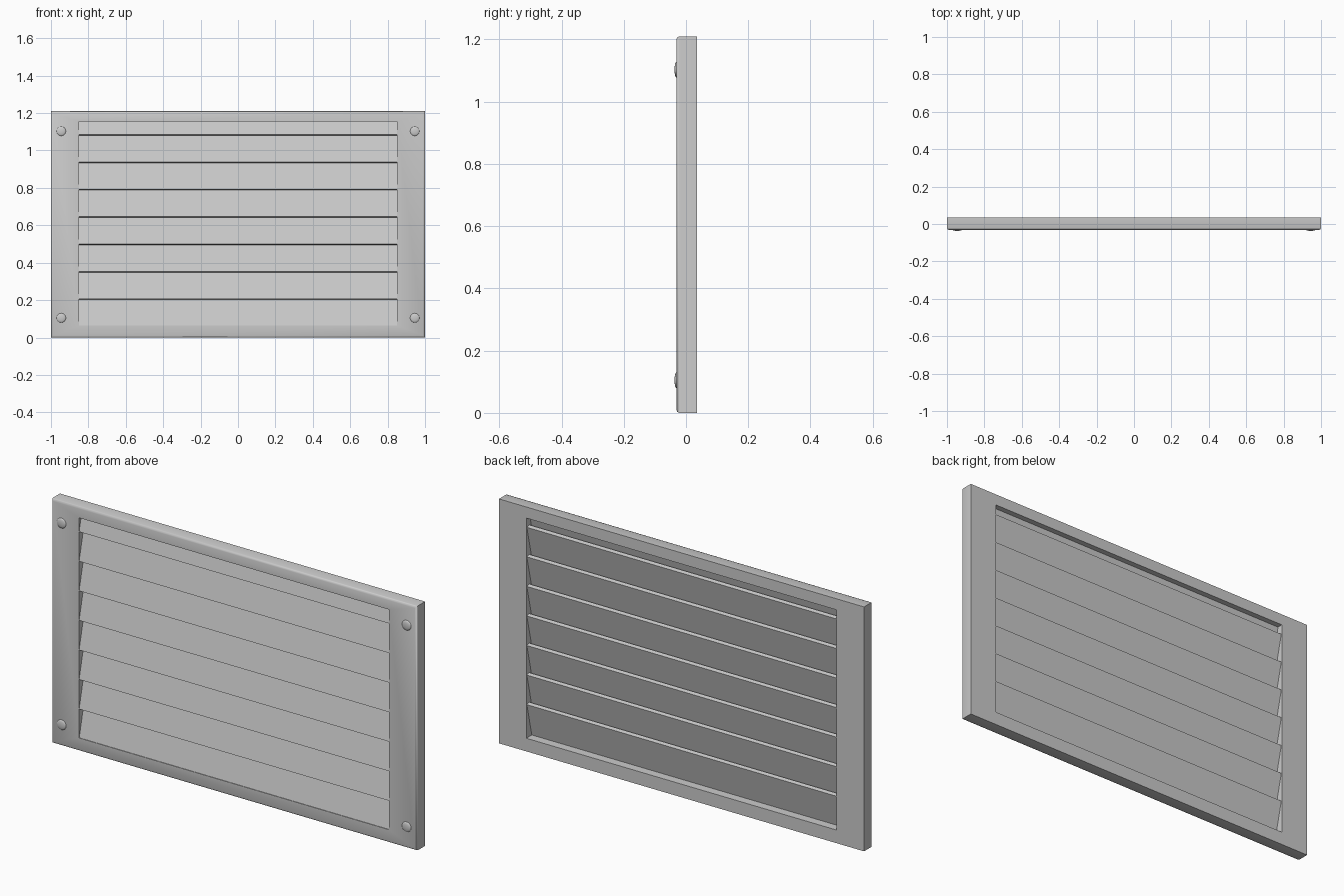
import bpy, bmesh
from mathutils import Matrix, Vector

if "Cube" in bpy.data.objects:
    bpy.data.objects.remove(bpy.data.objects["Cube"])

FRONT, BACK = -0.031, 0.035
H = 1.21


def finish(bm, name, smooth=None):
    bmesh.ops.recalc_face_normals(bm, faces=bm.faces)
    me = bpy.data.meshes.new(name)
    bm.to_mesh(me)
    bm.free()
    ob = bpy.data.objects.new(name, me)
    bpy.context.collection.objects.link(ob)
    if smooth:
        bpy.ops.object.select_all(action='DESELECT')
        ob.select_set(True)
        bpy.context.view_layer.objects.active = ob
        bpy.ops.object.shade_smooth_by_angle(angle=smooth)
    return ob


# Frame: rectangular rings joined into a closed band, front outer edge rounded
bm = bmesh.new()
rings = []
for x, z0, z1, y in [
    (0.85, 0.065, 1.155, BACK),
    (1.0, 0.0, H, BACK),
    (1.0, 0.0, H, FRONT + 0.010),
    (0.997, 0.003, H - 0.003, FRONT + 0.003),
    (0.990, 0.010, H - 0.010, FRONT),
    (0.85, 0.065, 1.155, FRONT),
]:
    rings.append([bm.verts.new(p) for p in
                  [(-x, y, z0), (x, y, z0), (x, y, z1), (-x, y, z1)]])
for i, a in enumerate(rings):
    b = rings[(i + 1) % len(rings)]
    for j in range(4):
        k = (j + 1) % 4
        bm.faces.new((a[j], a[k], b[k], b[j]))
finish(bm, "frame", 0.9)


# Louvre slats: tilted slabs, lower edge to the front; the top one is cut short
def slat(z, i):
    run, rise = 0.041, 0.174
    t, drop = 0.019, 0.005
    f = min(1.0, (1.165 - z) / rise)
    y = -0.029
    prof = [(y, z), (y + t, z - drop),
            (y + t + run * f, z - drop + rise * f), (y + run * f, z + rise * f)]
    bm = bmesh.new()
    ends = [[bm.verts.new((x, py, pz)) for py, pz in prof] for x in (-0.852, 0.852)]
    bm.faces.new(ends[0])
    bm.faces.new(ends[1])
    for j in range(4):
        k = (j + 1) % 4
        bm.faces.new((ends[0][j], ends[0][k], ends[1][k], ends[1][j]))
    finish(bm, f"slat_{i}")


for i in range(8):
    slat(0.061 + 0.1463 * i, i + 1)

# Domed screw heads in the four corners
for x in (-0.945, 0.945):
    for z in (0.105, 1.103):
        bm = bmesh.new()
        bmesh.ops.create_uvsphere(bm, u_segments=16, v_segments=8, radius=1)
        bm.transform(Matrix.Translation(Vector((x, FRONT, z)))
                     @ Matrix.Diagonal((0.025, 0.006, 0.025, 1))
                     @ Matrix.Rotation(1.570796, 4, 'X'))
        finish(bm, "screw_head", 1.0)
